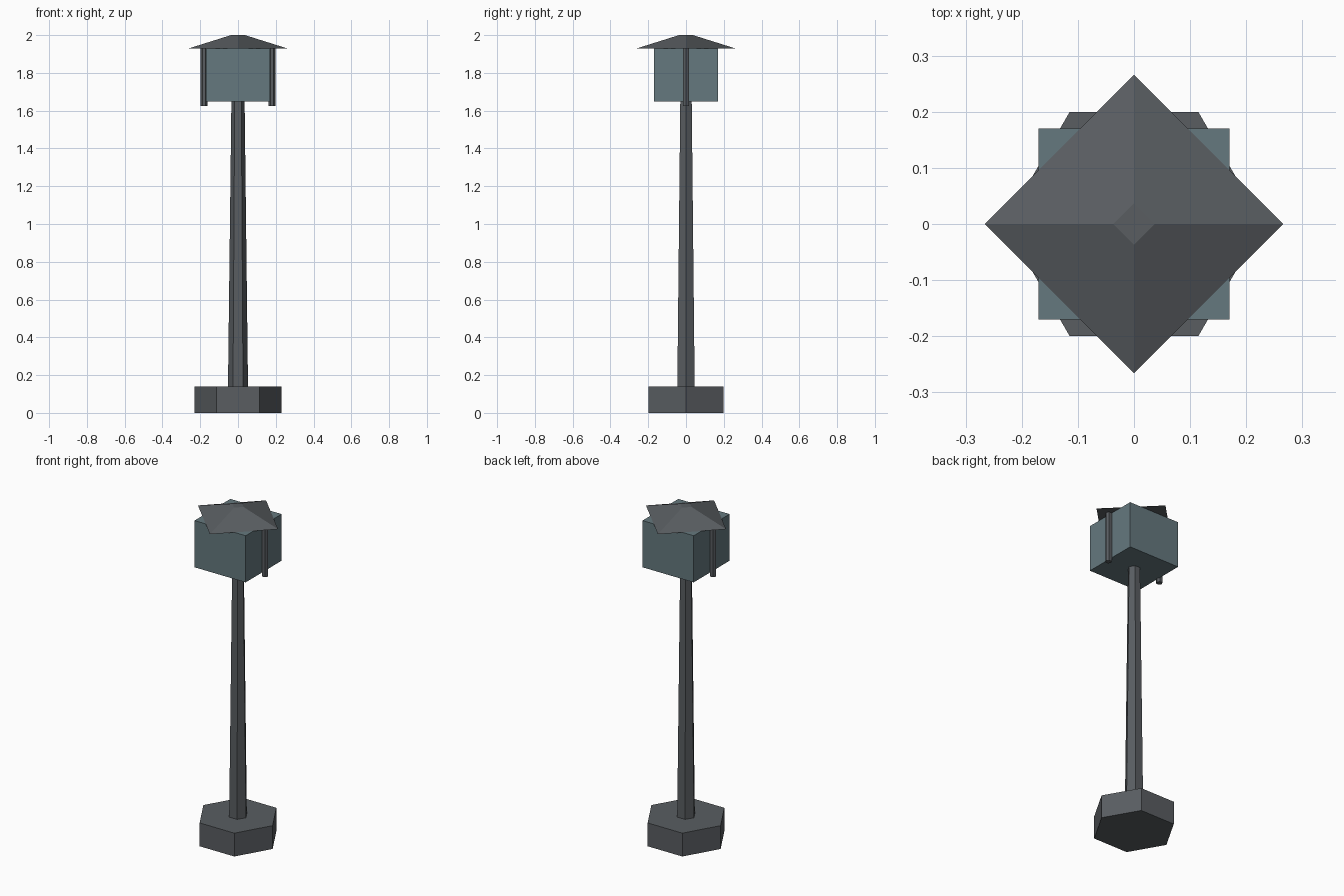
import bpy
from math import radians

if "Cube" in bpy.data.objects:
    bpy.data.objects.remove(bpy.data.objects["Cube"])


def material(name, rgb):
    m = bpy.data.materials.new(name)
    m.diffuse_color = (*rgb, 1)
    m.use_nodes = True
    m.node_tree.nodes["Principled BSDF"].inputs["Base Color"].default_value = m.diffuse_color
    return m


metal = material("dark_metal", (0.10, 0.11, 0.12))
glass = material("lamp_glass", (0.13, 0.19, 0.21))


def prism(name, sides, r_bottom, r_top, z0, z1, mat, x=0, turn=0):
    """Upright, optionally tapered prism between two heights."""
    bpy.ops.mesh.primitive_cone_add(
        vertices=sides, radius1=r_bottom, radius2=r_top, depth=z1 - z0,
        location=(x, 0, (z0 + z1) / 2), rotation=(0, 0, radians(turn)))
    ob = bpy.context.object
    ob.name = name
    ob.data.materials.append(mat)
    return ob


# Hexagonal foot and tapered pole, corners pointing along x
prism("base", 6, 0.23, 0.23, 0, 0.14, metal, turn=90)
prism("pole", 6, 0.053, 0.035, 0.14, 1.648, metal, turn=90)

# Square lamp housing
bpy.ops.mesh.primitive_cube_add(size=1, location=(0, 0, 1.788))
housing = bpy.context.object
housing.name = "lamp_housing"
housing.scale = (0.34, 0.34, 0.28)
housing.data.materials.append(glass)

# Thin bars on the two sides
for side, x in (("left", -0.18), ("right", 0.18)):
    prism(side + "_bar", 6, 0.018, 0.018, 1.625, 1.928, metal, x=x, turn=90)

# Four-sided roof, turned 45 degrees to the housing
prism("roof", 4, 0.266, 0.037, 1.928, 2.0, metal)
